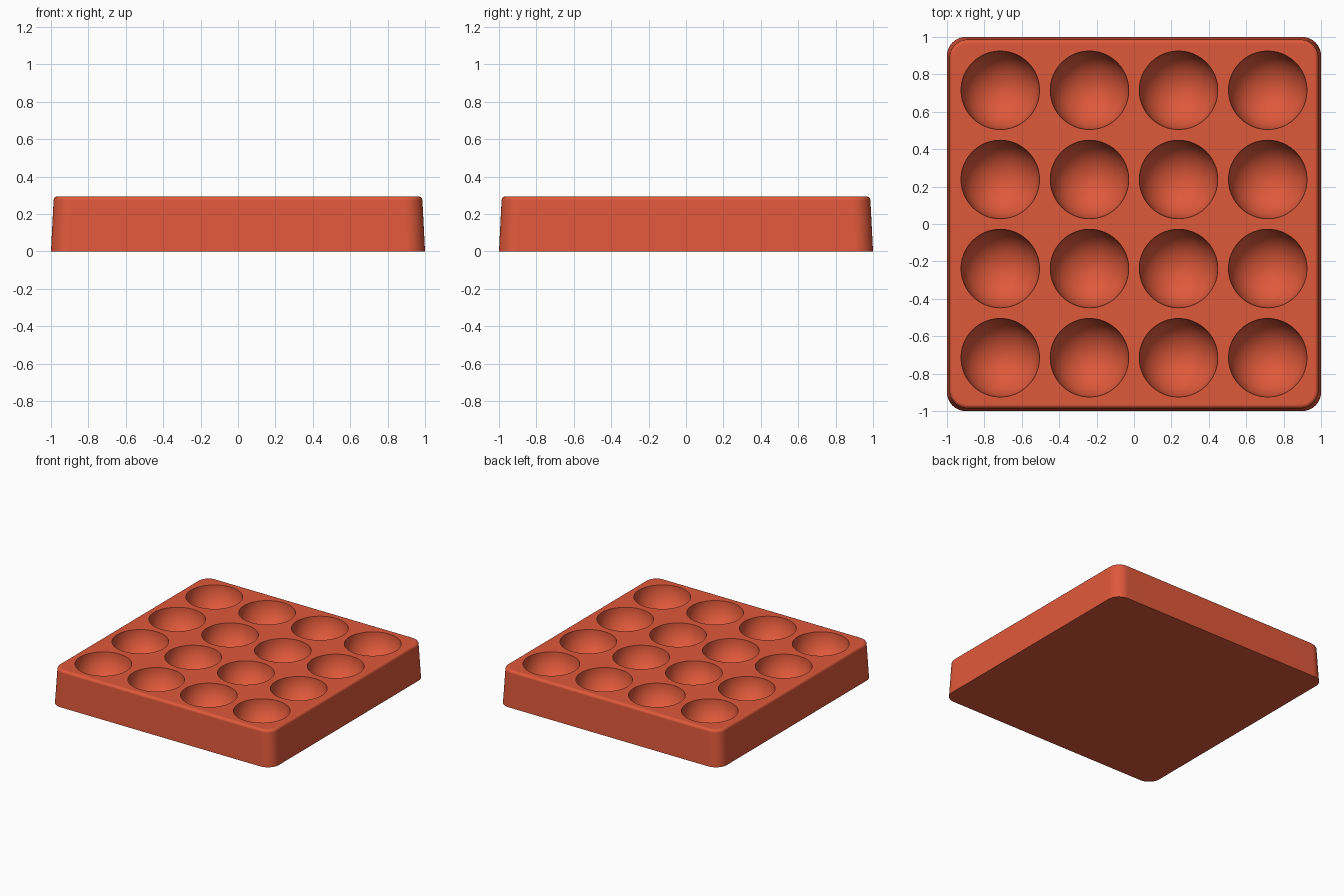
import bpy, bmesh
from math import sin, cos, pi, radians

HEIGHT = 0.295
CUP_RADIUS = 0.21

if "Cube" in bpy.data.objects:
    bpy.data.objects.remove(bpy.data.objects["Cube"], do_unlink=True)

# Terracotta colour
clay = bpy.data.materials.new("terracotta_red")
clay.use_nodes = True
colour = (0.74, 0.10, 0.043, 1)
clay.diffuse_color = colour
clay.node_tree.nodes["Principled BSDF"].inputs["Base Color"].default_value = colour


def make_object(name, bm):
    bmesh.ops.recalc_face_normals(bm, faces=bm.faces[:])
    mesh = bpy.data.meshes.new(name)
    bm.to_mesh(mesh)
    bm.free()
    mesh.materials.append(clay)
    obj = bpy.data.objects.new(name, mesh)
    bpy.context.collection.objects.link(obj)
    return obj


def bridge(bm, lower, upper):
    for i in range(len(lower)):
        j = (i + 1) % len(lower)
        bm.faces.new((lower[i], lower[j], upper[j], upper[i]))


def rounded_square(bm, half, radius, z, steps=10):
    ring = []
    for quarter in range(4):
        a0 = quarter * pi / 2
        cx = (half - radius) * (1 if quarter in (0, 3) else -1)
        cy = (half - radius) * (1 if quarter < 2 else -1)
        for k in range(steps + 1):
            a = a0 + k / steps * pi / 2
            ring.append(bm.verts.new((cx + radius * cos(a), cy + radius * sin(a), z)))
    return ring


# Tray block: tapered sides and a rounded top edge
bm = bmesh.new()
fillet = 0.022
rings = [rounded_square(bm, 1.0, 0.10, 0)]
for k in range(6):
    a = k / 5 * pi / 2
    inset = fillet * (1 - cos(a))
    rings.append(rounded_square(bm, 0.986 - inset, 0.096 - inset,
                                HEIGHT - fillet + fillet * sin(a)))
for lower, upper in zip(rings, rings[1:]):
    bridge(bm, lower, upper)
bm.faces.new(rings[0])
bm.faces.new(rings[-1])
tray = make_object("tray", bm)

# Hemispherical cup cutters in a four by four grid
bm = bmesh.new()
sides, levels = 48, 14
spots = (-0.715, -0.238, 0.238, 0.715)
for x in spots:
    for y in spots:
        def circle(r, z):
            return [bm.verts.new((x + r * cos(2 * pi * i / sides),
                                  y + r * sin(2 * pi * i / sides), z))
                    for i in range(sides)]
        ring = circle(CUP_RADIUS, HEIGHT + 0.1)
        bm.faces.new(ring)
        for k in range(levels):
            a = k / levels * pi / 2
            lower = circle(CUP_RADIUS * cos(a), HEIGHT - 0.001 - CUP_RADIUS * sin(a))
            bridge(bm, lower, ring)
            ring = lower
        pole = bm.verts.new((x, y, HEIGHT - 0.001 - CUP_RADIUS))
        for i in range(sides):
            bm.faces.new((ring[i], pole, ring[(i + 1) % sides]))
cutter = make_object("cup_cutter", bm)
cutter.hide_render = True

# Carve the cups and smooth the curved surfaces
bpy.ops.object.select_all(action='DESELECT')
tray.select_set(True)
bpy.context.view_layer.objects.active = tray
cut = tray.modifiers.new("cups", 'BOOLEAN')
cut.operation = 'DIFFERENCE'
cut.solver = 'EXACT'
cut.object = cutter
bpy.ops.object.modifier_apply(modifier=cut.name)
bpy.data.objects.remove(cutter, do_unlink=True)
bpy.ops.object.shade_smooth_by_angle(angle=radians(35))
weighted = tray.modifiers.new("clean_shading", 'WEIGHTED_NORMAL')
weighted.keep_sharp = True
